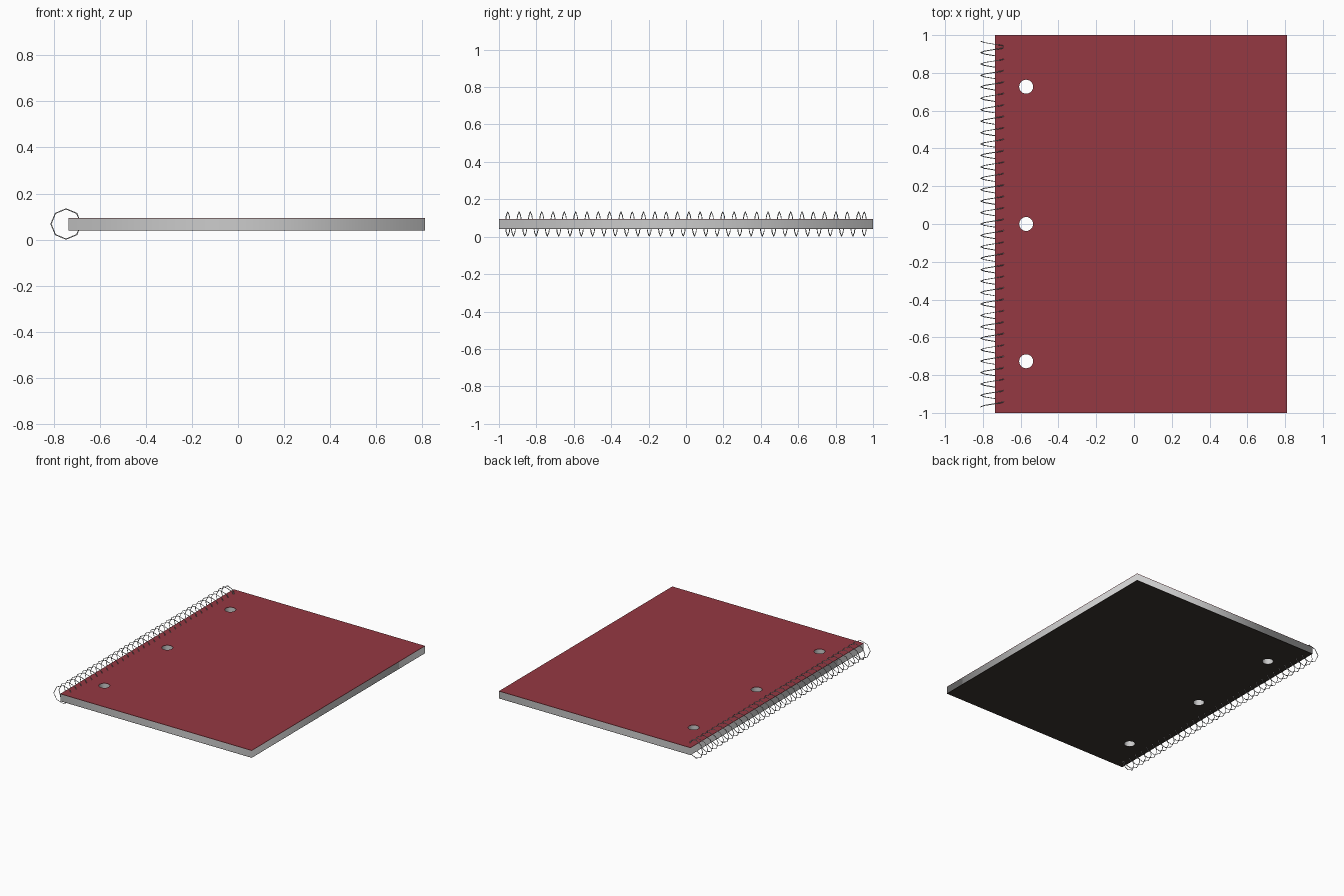
import bpy
from math import sin, cos, pi

if "Cube" in bpy.data.objects:
    bpy.data.objects.remove(bpy.data.objects["Cube"])

X0, X1 = -0.736, 0.811          # sheet edges
HOLE_X, HOLE_R = -0.571, 0.037  # binder holes
HOLE_Y = (-0.727, 0.0, 0.727)


def material(name, rgb):
    m = bpy.data.materials.new(name)
    m.diffuse_color = (*rgb, 1)
    m.use_nodes = True
    m.node_tree.nodes["Principled BSDF"].inputs["Base Color"].default_value = m.diffuse_color
    return m


def add_spline(curve, points, cyclic):
    s = curve.splines.new('POLY')
    s.points.add(len(points) - 1)
    for p, co in zip(s.points, points):
        p.co = (*co, 1)
    s.use_cyclic_u = cyclic


def finish(name, curve, mat=None):
    # turn the curve into a mesh object
    ob = bpy.data.objects.new(name, curve)
    bpy.context.collection.objects.link(ob)
    if mat:
        curve.materials.append(mat)
    bpy.ops.object.select_all(action='DESELECT')
    ob.select_set(True)
    bpy.context.view_layer.objects.active = ob
    bpy.ops.object.convert(target='MESH')
    return bpy.context.object


def sheet(name, z0, z1, mat=None):
    # rectangular slab with three punched holes
    c = bpy.data.curves.new(name, 'CURVE')
    c.dimensions = '2D'
    c.fill_mode = 'BOTH'
    c.extrude = (z1 - z0) / 2
    add_spline(c, [(X0, -1, 0), (X1, -1, 0), (X1, 1, 0), (X0, 1, 0)], True)
    for y in HOLE_Y:
        ring = [(HOLE_X + HOLE_R * cos(2 * pi * i / 24),
                 y + HOLE_R * sin(2 * pi * i / 24), 0) for i in range(24)]
        add_spline(c, ring, True)
    ob = finish(name, c, mat)
    ob.location.z = (z0 + z1) / 2
    return ob


# Covers and paper block
sheet("back_cover", 0.040, 0.043, material("dark_card", (0.045, 0.035, 0.03)))
sheet("pages", 0.043, 0.091)
sheet("front_cover", 0.091, 0.094, material("red_card", (0.30, 0.04, 0.055)))

# Spiral binding: eight-sided turns, with the last half turn folded back at each end
TURNS, SEG, R, WIRE = 32, 8, 0.0655, 0.0025
CX, CZ, Y_END = -0.746, 0.068, 0.968
pitch = 2 * Y_END / TURNS
path = []
for i in range(-SEG // 2, TURNS * SEG + SEG // 2 + 1):
    t = i / SEG
    y = -Y_END + pitch * abs(t)
    if t > TURNS:
        y = Y_END - pitch * (t - TURNS)
    path.append((CX - R * cos(2 * pi * t), y, CZ + R * sin(2 * pi * t)))
coil = bpy.data.curves.new("spiral_binding", 'CURVE')
coil.dimensions = '3D'
coil.bevel_depth = WIRE
coil.bevel_resolution = 0
coil.use_fill_caps = True
add_spline(coil, path, False)
finish("spiral_binding", coil)
